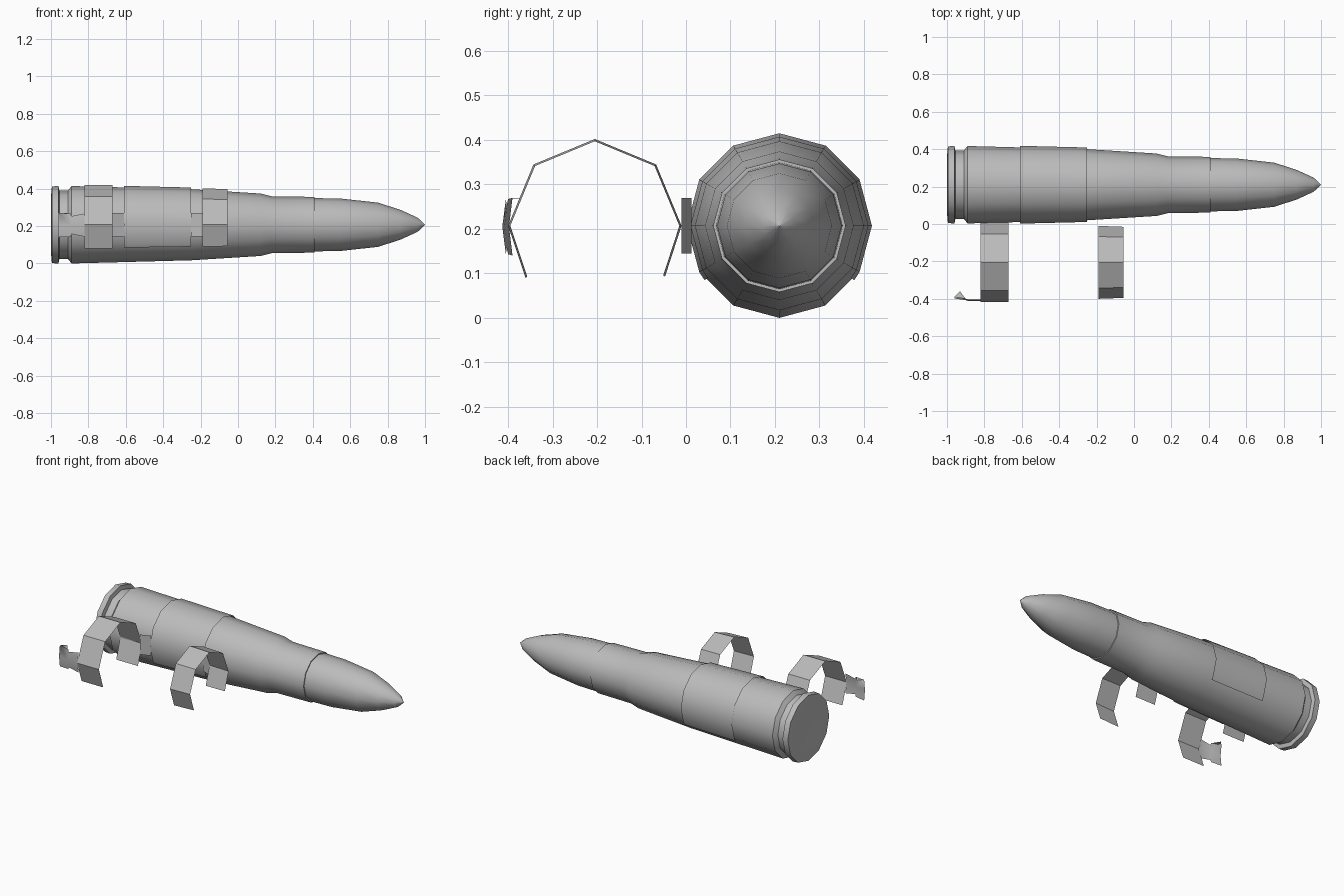
import bpy, bmesh, math

if "Cube" in bpy.data.objects:
    bpy.data.objects.remove(bpy.data.objects["Cube"], do_unlink=True)

grey = bpy.data.materials.new("plain_grey")
grey.use_nodes = True
colour = (0.5, 0.5, 0.5, 1)
grey.diffuse_color = colour
grey.node_tree.nodes["Principled BSDF"].inputs["Base Color"].default_value = colour

SIDES = 12
ROUND_Y, LINK_Y, AXIS_Z = 0.21, -0.205, 0.207


def finish(name, bm, angle=40):
    bmesh.ops.remove_doubles(bm, verts=bm.verts, dist=0.0005)
    bmesh.ops.recalc_face_normals(bm, faces=bm.faces)
    mesh = bpy.data.meshes.new(name)
    bm.to_mesh(mesh)
    bm.free()
    mesh.materials.append(grey)
    ob = bpy.data.objects.new(name, mesh)
    bpy.context.collection.objects.link(ob)
    bpy.ops.object.select_all(action='DESELECT')
    ob.select_set(True)
    bpy.context.view_layer.objects.active = ob
    bpy.ops.object.shade_smooth_by_angle(angle=math.radians(angle))
    return ob


def bridge(bm, rows):
    """Skin neighbouring rows of points with quads."""
    rows = [[bm.verts.new(p) for p in row] for row in rows]
    for a, b in zip(rows, rows[1:]):
        for i in range(len(a) - 1):
            bm.faces.new((a[i], a[i + 1], b[i + 1], b[i]))


def arc(x, r, cy, degrees):
    return [(x, cy + r * math.cos(math.radians(d)),
             AXIS_Z + r * math.sin(math.radians(d))) for d in degrees]


def lathe(name, profile):
    bm = bmesh.new()
    turn = [i * 360 / SIDES for i in range(SIDES + 1)]
    bridge(bm, [arc(x, max(r, 0.001), ROUND_Y, turn) for x, r in profile])
    return finish(name, bm, 45)


# Cartridge case: dished base, rim, extraction groove, tapered body, neck
lathe("cartridge_case", [
    (-0.985, 0), (-0.985, 0.06), (-1.0, 0.15), (-0.995, 0.205),
    (-0.96, 0.207), (-0.955, 0.182), (-0.91, 0.182), (-0.89, 0.207),
    (-0.25, 0.19), (0.12, 0.167), (0.18, 0.152), (0.41, 0.149),
    (0.41, 0.13)])

# Pointed projectile
lathe("projectile", [
    (0.38, 0.143), (0.55, 0.14), (0.75, 0.118), (0.87, 0.079),
    (0.96, 0.038), (1.0, 0)])

# Sleeve of the belt link, wrapped over the case
bm = bmesh.new()
wrap = [-36] + list(range(-30, 211, 30)) + [216]
bridge(bm, [arc(-0.61, 0.208, ROUND_Y, wrap), arc(-0.25, 0.199, ROUND_Y, wrap)])
finish("link_sleeve", bm)

# Two empty loops for the next round
hoop = [-36, 0, 45, 90, 135, 180, 217]
for name, x0, x1, r0, r1 in (("rear_loop", -0.82, -0.67, 0.213, 0.213),
                             ("front_loop", -0.19, -0.055, 0.195, 0.19)):
    bm = bmesh.new()
    bridge(bm, [arc(x0, r0, LINK_Y, hoop), arc(x1, r1, LINK_Y, hoop)])
    finish(name, bm)

# Webs joining the loops to the sleeve
for name, loop_x, sleeve_x in (("rear_web", -0.67, -0.61),
                               ("front_web", -0.19, -0.25)):
    bm = bmesh.new()
    bridge(bm, [[(x, y, z) for z in (0.145, 0.207, 0.27)]
                for x, y in ((loop_x, -0.01), (sleeve_x, 0.012))])
    finish(name, bm)

# Tail tab with a flared, hooked end
bm = bmesh.new()
bridge(bm, [[(x, y, 0.205 - h), (x, y - 0.008, 0.205), (x, y, 0.205 + h)]
            for x, y, h in ((-0.82, -0.405, 0.062), (-0.89, -0.403, 0.048),
                            (-0.895, -0.4, 0.062), (-0.96, -0.39, 0.065))])
top = [bm.verts.new(p) for p in ((-0.96, -0.39, 0.27), (-0.9, -0.4, 0.267),
                                 (-0.93, -0.36, 0.27))]
bm.faces.new(top)
finish("tail_tab", bm)
